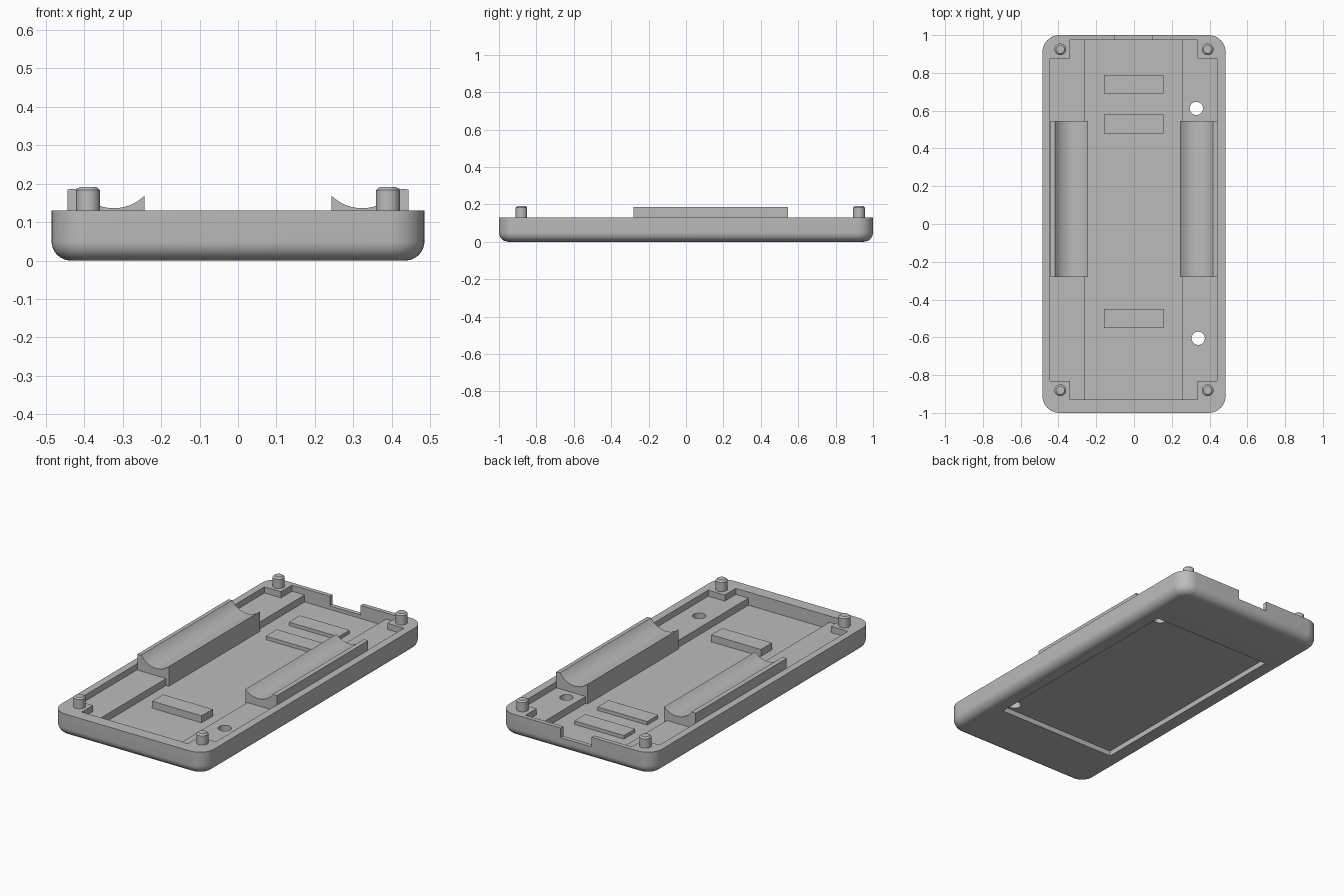
import bpy, bmesh, math

if "Cube" in bpy.data.objects:
    bpy.data.objects.remove(bpy.data.objects["Cube"])

grey = bpy.data.materials.new("plain grey plastic")
grey.diffuse_color = (0.5, 0.5, 0.5, 1)
grey.use_nodes = True
grey.node_tree.nodes["Principled BSDF"].inputs["Base Color"].default_value = grey.diffuse_color

RIM, SHELF, FLOOR, RECESS = 0.13, 0.095, 0.055, 0.03


def finish(name, bm):
    bmesh.ops.recalc_face_normals(bm, faces=bm.faces)
    mesh = bpy.data.meshes.new(name)
    bm.to_mesh(mesh)
    bm.free()
    mesh.materials.append(grey)
    ob = bpy.data.objects.new(name, mesh)
    bpy.context.collection.objects.link(ob)
    return ob


def loft(name, rings):
    """Skin a stack of equal-length rings and cap both ends."""
    bm = bmesh.new()
    vs = [[bm.verts.new(p) for p in ring] for ring in rings]
    n = len(vs[0])
    for a, b in zip(vs, vs[1:]):
        for i in range(n):
            j = (i + 1) % n
            bm.faces.new((a[i], a[j], b[j], b[i]))
    bm.faces.new(vs[0][::-1])
    bm.faces.new(vs[-1])
    return finish(name, bm)


def box(name, x0, x1, y0, y1, z0, z1):
    pts = [(x0, y0), (x1, y0), (x1, y1), (x0, y1)]
    return loft(name, [[(x, y, z) for x, y in pts] for z in (z0, z1)])


def lathe(name, x, y, profile, n=32):
    turn = [2 * math.pi * i / n for i in range(n)]
    return loft(name, [[(x + r * math.cos(a), y + r * math.sin(a), z) for a in turn]
                       for r, z in profile])


def rounded(hx, hy, r, z, n=10):
    ring = []
    for k, (sx, sy) in enumerate([(1, 1), (-1, 1), (-1, -1), (1, -1)]):
        for i in range(n + 1):
            a = math.pi / 2 * (k + i / n)
            ring.append((sx * (hx - r) + r * math.cos(a),
                         sy * (hy - r) + r * math.sin(a), z))
    return ring


def smooth(ob):
    bpy.ops.object.select_all(action='DESELECT')
    ob.select_set(True)
    bpy.context.view_layer.objects.active = ob
    bpy.ops.object.shade_smooth_by_angle(angle=math.radians(30))


# Tray body: rounded rectangle with a filleted underside
F = 0.05
rings = []
for i in range(9):
    a = math.pi / 2 * i / 8
    inset = F * (1 - math.sin(a))
    rings.append(rounded(0.485 - inset, 1 - inset, 0.09 - inset, F * (1 - math.cos(a))))
rings.append(rounded(0.485, 1, 0.09, RIM))
tray = loft("tray", rings)

# Cavities, cable notch, underside recess and screw holes
cutters = [
    box("cut_side_shelves", -0.445, 0.44, -0.83, 0.875, SHELF, 0.3),
    box("cut_end_shelves", -0.34, 0.335, -0.93, 0.975, SHELF, 0.3),
    box("cut_floor", -0.26, 0.255, -0.93, 0.975, FLOOR, 0.3),
    box("cut_notch", -0.10, 0.095, 0.95, 1.1, 0.075, 0.3),
    box("cut_recess", -0.38, 0.38, -0.655, 0.655, -0.1, RECESS),
    lathe("cut_hole_back", 0.33, 0.612, [(0.035, -0.1), (0.035, 0.3)]),
    lathe("cut_hole_front", 0.34, -0.605, [(0.035, -0.1), (0.035, 0.3)]),
]
for c in cutters:
    c.hide_render = True
    m = tray.modifiers.new(c.name, 'BOOLEAN')
    m.operation, m.solver, m.object = 'DIFFERENCE', 'EXACT', c
bpy.context.view_layer.objects.active = tray
for m in list(tray.modifiers):
    bpy.ops.object.modifier_apply(modifier=m.name)
for c in cutters:
    bpy.data.objects.remove(c)
smooth(tray)

# Side cradles with a concave cylindrical top
CX, CZ, R = 0.323, 0.25, 0.114
for side, label in ((-1, "left"), (1, "right")):
    prof = [(0.443, 0.045), (0.443, 0.185)]
    for i in range(17):
        x = 0.418 + (0.243 - 0.418) * i / 16
        prof.append((x, CZ - math.sqrt(R * R - (x - CX) ** 2)))
    prof.append((0.243, 0.045))
    smooth(loft("cradle_" + label,
                [[(side * x, y, z) for x, z in prof] for y in (-0.28, 0.545)]))

# Support ribs on the floor
for name, y0, y1, top in (("rib_back", 0.69, 0.79, 0.075),
                          ("rib_middle", 0.48, 0.58, 0.075),
                          ("rib_front", -0.55, -0.45, 0.095)):
    box(name, -0.16, 0.155, y0, y1, FLOOR - 0.005, top)

# Corner locating pegs with chamfered tips
for x in (-0.39, 0.39):
    for y in (-0.88, 0.925):
        smooth(lathe("corner_peg", x, y,
                     [(0.031, 0.11), (0.031, 0.183), (0.022, 0.191)]))
